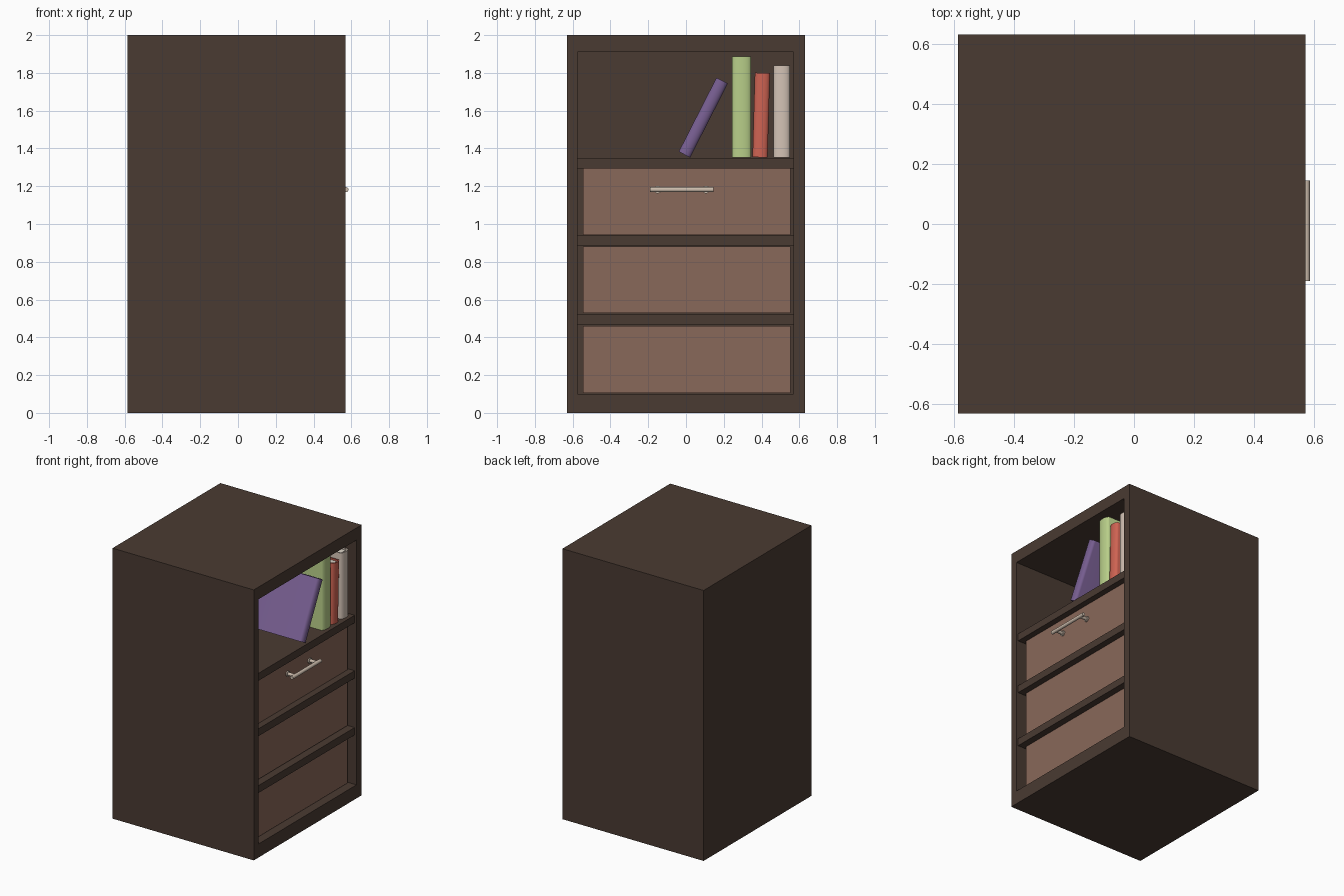
import bpy, bmesh, math
from mathutils import Matrix

if "Cube" in bpy.data.objects:
    bpy.data.objects.remove(bpy.data.objects["Cube"])


def material(name, rgb):
    m = bpy.data.materials.new(name)
    m.diffuse_color = (*rgb, 1)
    m.use_nodes = True
    m.node_tree.nodes["Principled BSDF"].inputs["Base Color"].default_value = m.diffuse_color
    return m


WOOD = material("dark_wood", (0.068, 0.043, 0.032))
PANEL = material("drawer_wood", (0.25, 0.138, 0.10))
METAL = material("handle_metal", (0.60, 0.50, 0.41))
PAPER = material("paper", (0.72, 0.66, 0.58))


def finish(bm, name, mat):
    bmesh.ops.recalc_face_normals(bm, faces=bm.faces[:])
    me = bpy.data.meshes.new(name)
    bm.to_mesh(me)
    bm.free()
    me.materials.append(mat)
    ob = bpy.data.objects.new(name, me)
    bpy.context.collection.objects.link(ob)
    return ob


def smooth(ob):
    bpy.ops.object.select_all(action='DESELECT')
    ob.select_set(True)
    bpy.context.view_layer.objects.active = ob
    bpy.ops.object.shade_smooth_by_angle(angle=math.radians(35))


def box_bm(lo, hi):
    bm = bmesh.new()
    bmesh.ops.create_cube(bm, size=1)
    for v in bm.verts:
        v.co = [(a + b) / 2 + c * (b - a) for a, b, c in zip(lo, hi, v.co)]
    return bm


def box(name, lo, hi, mat):
    return finish(box_bm(lo, hi), name, mat)


def cylinder(name, a, axis, length, r, mat):
    bm = bmesh.new()
    bmesh.ops.create_cone(bm, cap_ends=True, segments=24, radius1=r, radius2=r, depth=length)
    rot = Matrix.Rotation(math.pi / 2, 4, 'Y' if axis == 'X' else 'X')
    bmesh.ops.transform(bm, matrix=Matrix.Translation(a) @ rot, verts=bm.verts[:])
    smooth(finish(bm, name, mat))


# Cabinet shell: box with the +x face inset and pushed inward
bm = box_bm((-0.585, -0.63, 0), (0.57, 0.63, 2.0))
front = max(bm.faces, key=lambda f: f.calc_center_median().x)
bmesh.ops.inset_individual(bm, faces=[front], thickness=0.05)
for v in front.verts:
    v.co.y = -0.575 if v.co.y < 0 else 0.57
    v.co.z = 0.10 if v.co.z < 1 else 1.91
res = bmesh.ops.extrude_face_region(bm, geom=[front])
for v in (g for g in res["geom"] if isinstance(g, bmesh.types.BMVert)):
    v.co.x = -0.53
if front.is_valid:
    bmesh.ops.delete(bm, geom=[front], context='FACES_ONLY')
finish(bm, "cabinet_shell", WOOD)

# Shelves between the compartments
for i, (z0, z1) in enumerate([(0.465, 0.52), (0.885, 0.94), (1.295, 1.35)]):
    box(f"shelf_{i + 1}", (-0.53, -0.575, z0), (0.555, 0.57, z1), WOOD)

# Recessed drawers
for i, (z0, z1) in enumerate([(0.105, 0.46), (0.53, 0.882), (0.943, 1.295)]):
    box(f"drawer_{i + 1}", (-0.50, -0.545, z0), (0.51, 0.553, z1), PANEL)

# Bar handle on the top drawer
cylinder("handle_bar", (0.572, -0.022, 1.182), 'Y', 0.335, 0.013, METAL)
for y in (-0.15, 0.106):
    cylinder("handle_post", (0.54, y, 1.182), 'X', 0.064, 0.012, METAL)
    cylinder("handle_flange", (0.514, y, 1.182), 'X', 0.01, 0.02, METAL)


def book(name, y, t, h, lean, rgb, spine_x, depth):
    """Rounded-spine cover plus page block; pivot is the lower +y edge."""
    place = Matrix.Translation((spine_x, y, 1.352)) @ Matrix.Rotation(-math.radians(lean), 4, 'X')
    c, n = 0.009, 10

    def arc(inset):
        r = t / 2 - inset
        return [(-0.022 - inset + 0.022 * math.cos(a), -t / 2 + r * math.sin(a))
                for a in (-math.pi / 2 + math.pi * k / n for k in range(n + 1))]

    outer = [(-depth, -t)] + arc(0) + [(-depth, 0)]
    inner = [(-depth, -c)] + arc(c)[::-1] + [(-depth, -t + c)]
    bm = bmesh.new()
    f = bm.faces.new([bm.verts.new((px, py, 0)) for px, py in outer + inner])
    res = bmesh.ops.extrude_face_region(bm, geom=[f])
    bmesh.ops.translate(bm, vec=(0, 0, h),
                        verts=[g for g in res["geom"] if isinstance(g, bmesh.types.BMVert)])
    cover = finish(bm, name + "_cover", material(name, rgb))
    cover.matrix_world = place
    smooth(cover)
    pages = box(name + "_pages", (-depth + 0.012, -t + c, 0.012), (-0.028, -c, h - 0.012), PAPER)
    pages.matrix_world = place


# Books in the open compartment
book("purple_book", 0.022, 0.068, 0.44, 27, (0.19, 0.115, 0.29), 0.55, 0.45)
book("green_book", 0.345, 0.102, 0.535, 0, (0.48, 0.62, 0.25), 0.53, 0.48)
book("red_book", 0.432, 0.080, 0.447, 1.6, (0.62, 0.125, 0.085), 0.53, 0.42)
book("beige_book", 0.550, 0.088, 0.488, 0, (0.66, 0.55, 0.47), 0.53, 0.45)
